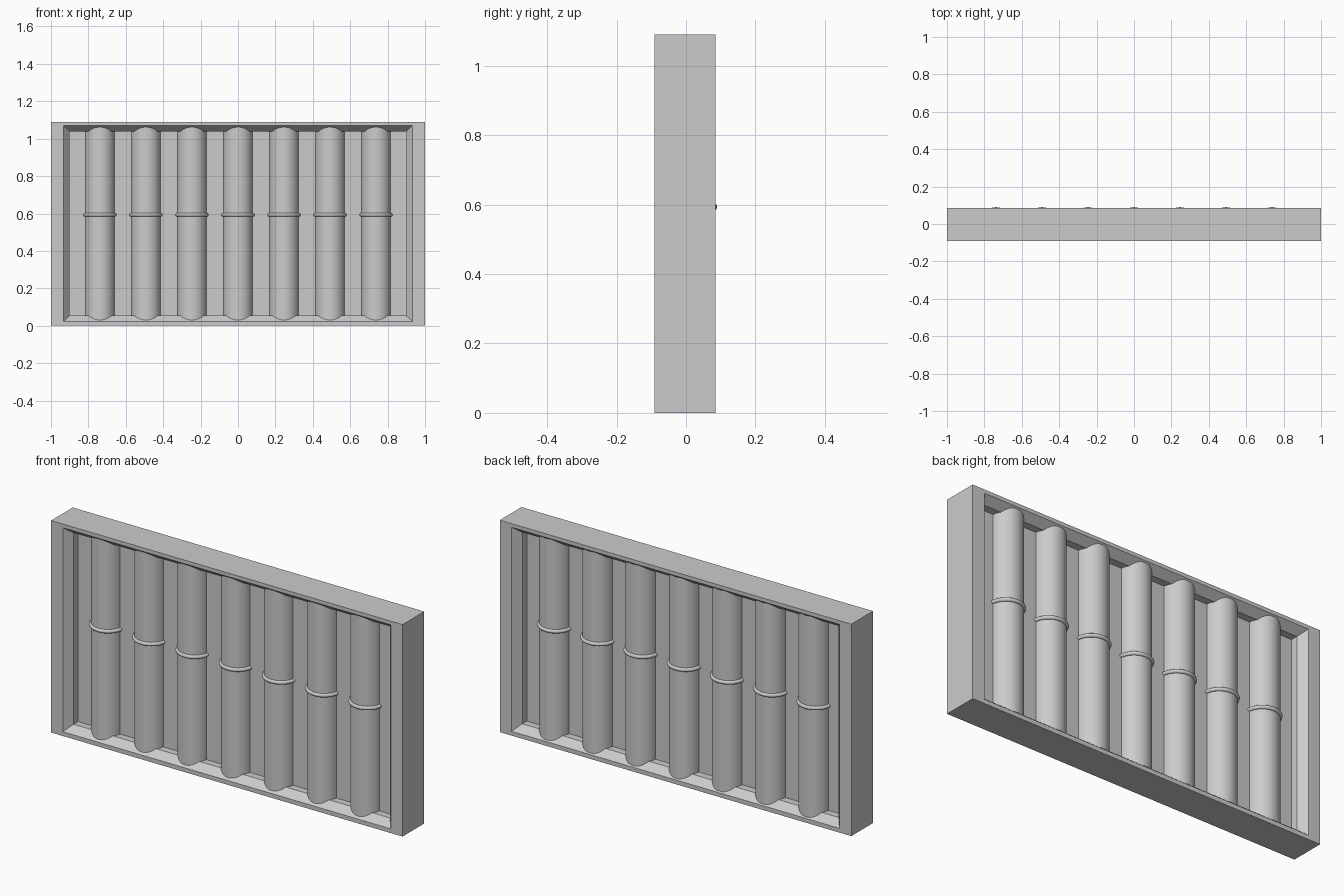
import bpy, bmesh, math

if "Cube" in bpy.data.objects:
    bpy.data.objects.remove(bpy.data.objects["Cube"])

H = 1.09            # overall height
FRONT, BACK = -0.091, 0.085


def finish(name, bm, smooth=False):
    bmesh.ops.recalc_face_normals(bm, faces=bm.faces)
    me = bpy.data.meshes.new(name)
    bm.to_mesh(me)
    bm.free()
    ob = bpy.data.objects.new(name, me)
    bpy.context.collection.objects.link(ob)
    if smooth:
        bpy.context.view_layer.objects.active = ob
        ob.select_set(True)
        bpy.ops.object.shade_smooth_by_angle(angle=math.radians(40))
        ob.select_set(False)
    return ob


# frame with bevelled recess on both sides and a thin panel in the middle
# each loop: half width, bottom z, top z, y
loops = [
    (0.90, 0.054, 1.039, -0.015),
    (0.90, 0.054, 1.039, FRONT + 0.04),
    (0.933, 0.022, 1.071, FRONT),
    (1.0, 0.0, H, FRONT),
    (1.0, 0.0, H, BACK),
    (0.933, 0.022, 1.071, BACK),
    (0.90, 0.054, 1.039, BACK - 0.04),
    (0.90, 0.054, 1.039, 0.008),
]
bm = bmesh.new()
rings = [[bm.verts.new(p) for p in ((-w, y, b), (w, y, b), (w, y, t), (-w, y, t))]
         for w, b, t, y in loops]
for r0, r1 in zip(rings, rings[1:]):
    for i in range(4):
        j = (i + 1) % 4
        bm.faces.new((r0[i], r0[j], r1[j], r1[i]))
bm.faces.new(rings[0])
bm.faces.new(rings[-1])
finish("frame_and_panel", bm)


def lathe(name, profile, x, closed, seg=32):
    """Spin an (r, z) profile around the vertical axis at x."""
    bm = bmesh.new()
    cols = [[bm.verts.new((x + r * math.cos(a), r * math.sin(a), z)) for r, z in profile]
            for a in (2 * math.pi * k / seg for k in range(seg))]
    n = len(profile)
    for k in range(seg):
        c0, c1 = cols[k], cols[(k + 1) % seg]
        for i in range(n if closed else n - 1):
            j = (i + 1) % n
            bm.faces.new((c0[i], c1[i], c1[j], c0[j]))
    return finish(name, bm, True)


# seven round bars, each with a collar band at mid height
collar = [(0.08 + 0.01 * math.cos(math.pi * k / 5), 0.593 + 0.01 * math.sin(math.pi * k / 5))
          for k in range(10)]
for i in range(7):
    x = (i - 3) * 0.246
    lathe(f"bar_{i + 1}", [(0.08, 0.028), (0.08, 1.064)], x, False)
    lathe(f"collar_{i + 1}", collar, x, True)
